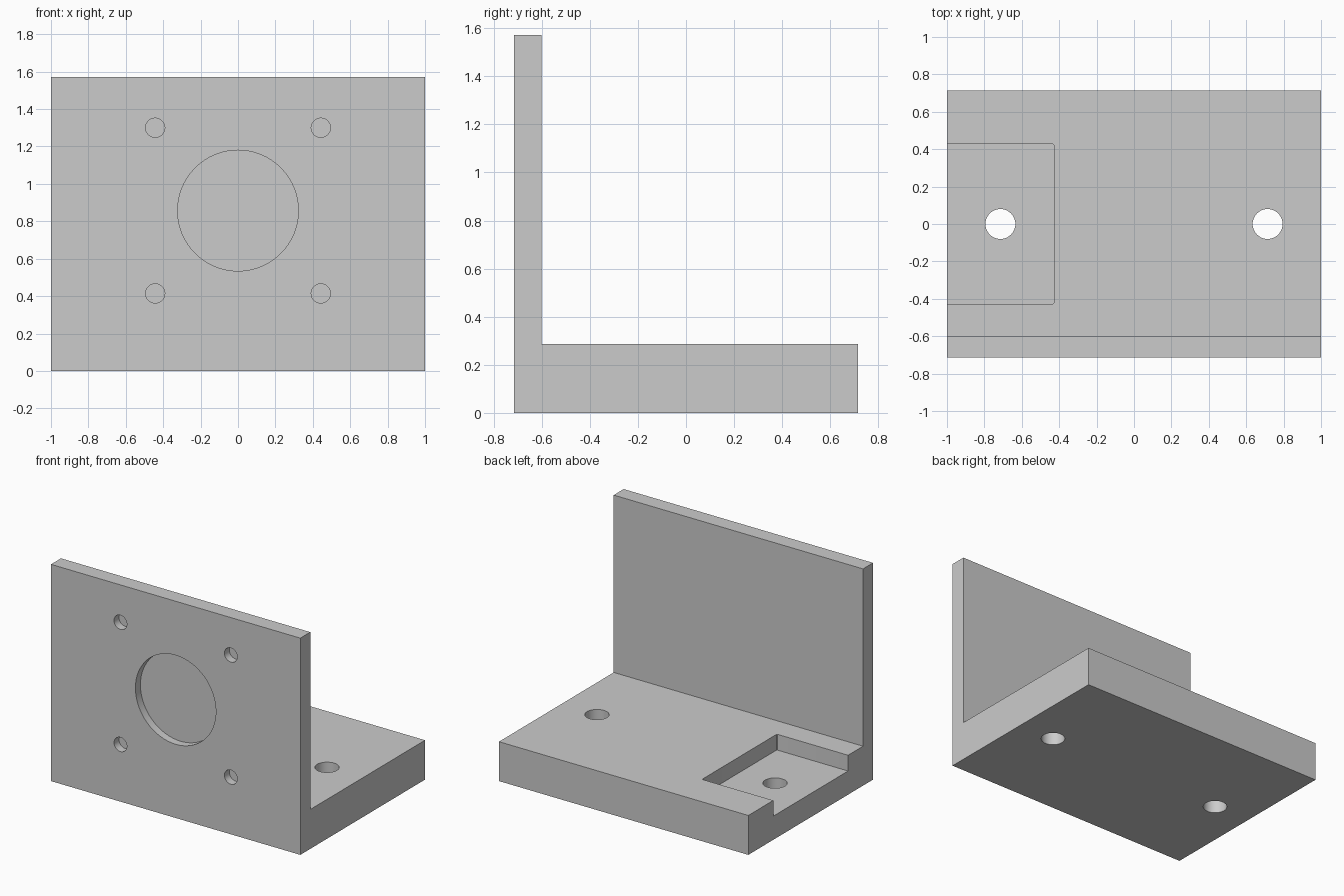
import bpy, bmesh, math
from mathutils import Matrix, Vector

cube = bpy.data.objects.get("Cube")
if cube:
    bpy.data.objects.remove(cube, do_unlink=True)

MM = 2 / 70                      # design unit: the bracket is 70 wide
WIDTH, DEPTH, HEIGHT = 70, 50, 55
BASE, WALL = 10, 4

grey = bpy.data.materials.new("light grey")
grey.use_nodes = True
grey.diffuse_color = (0.6, 0.6, 0.6, 1)
grey.node_tree.nodes["Principled BSDF"].inputs["Base Color"].default_value = (0.6, 0.6, 0.6, 1)


def add_object(name, bm):
    bmesh.ops.scale(bm, vec=(MM, MM, MM), verts=bm.verts)
    bmesh.ops.recalc_face_normals(bm, faces=bm.faces)
    mesh = bpy.data.meshes.new(name)
    bm.to_mesh(mesh)
    bm.free()
    mesh.materials.append(grey)
    obj = bpy.data.objects.new(name, mesh)
    bpy.context.collection.objects.link(obj)
    return obj


def cylinder(name, center, radius, length, axis):
    bm = bmesh.new()
    turn = Matrix.Rotation(math.pi / 2, 4, 'X') if axis == 'Y' else Matrix()
    bmesh.ops.create_cone(bm, cap_ends=True, segments=64, radius1=radius, radius2=radius,
                          depth=length, matrix=Matrix.Translation(center) @ turn)
    return add_object(name, bm)


# L-shaped bracket: side profile extruded along x
bm = bmesh.new()
front, back = -DEPTH / 2, DEPTH / 2
profile = [(front, 0), (back, 0), (back, BASE), (front + WALL, BASE),
           (front + WALL, HEIGHT), (front, HEIGHT)]
face = bm.faces.new([bm.verts.new((-WIDTH / 2, y, z)) for y, z in profile])
side = bmesh.ops.extrude_face_region(bm, geom=[face])
moved = [g for g in side["geom"] if isinstance(g, bmesh.types.BMVert)]
bmesh.ops.translate(bm, vec=(WIDTH, 0, 0), verts=moved)
bracket = add_object("motor_bracket", bm)

# Blind recesses in the front of the wall, 2 deep
cutters = [cylinder("center_recess_cutter", (0, front, 30), 11.3, 4, 'Y')]
for x in (-15.5, 15.5):
    for z in (14.5, 45.5):
        cutters.append(cylinder("screw_recess_cutter", (x, front, z), 1.8, 4, 'Y'))

# Rounded-corner pocket open at the right end of the base
bm = bmesh.new()
bmesh.ops.create_cube(bm, size=1, matrix=Matrix.Translation((-30, 0, 11)) @
                      Matrix.Diagonal((30, 30, 10, 1)))
upright = [e for e in bm.edges
           if abs((e.verts[0].co - e.verts[1].co).normalized().dot(Vector((0, 0, 1)))) > 0.9]
bmesh.ops.bevel(bm, geom=upright, offset=0.3, segments=3, profile=0.5, affect='EDGES')
cutters.append(add_object("pocket_cutter", bm))

# Mounting holes through the base
for x in (-25, 25):
    cutters.append(cylinder("mounting_hole_cutter", (x, 0, BASE / 2), 2.8, 30, 'Z'))

# Cut everything and drop the cutters
bpy.ops.object.select_all(action='DESELECT')
bpy.context.view_layer.objects.active = bracket
bracket.select_set(True)
for cutter in cutters:
    cutter.hide_render = True
    mod = bracket.modifiers.new(cutter.name, 'BOOLEAN')
    mod.operation = 'DIFFERENCE'
    mod.solver = 'EXACT'
    mod.object = cutter
    bpy.ops.object.modifier_apply(modifier=mod.name)
    bpy.data.objects.remove(cutter, do_unlink=True)

bpy.ops.object.shade_smooth_by_angle(angle=math.radians(30))
